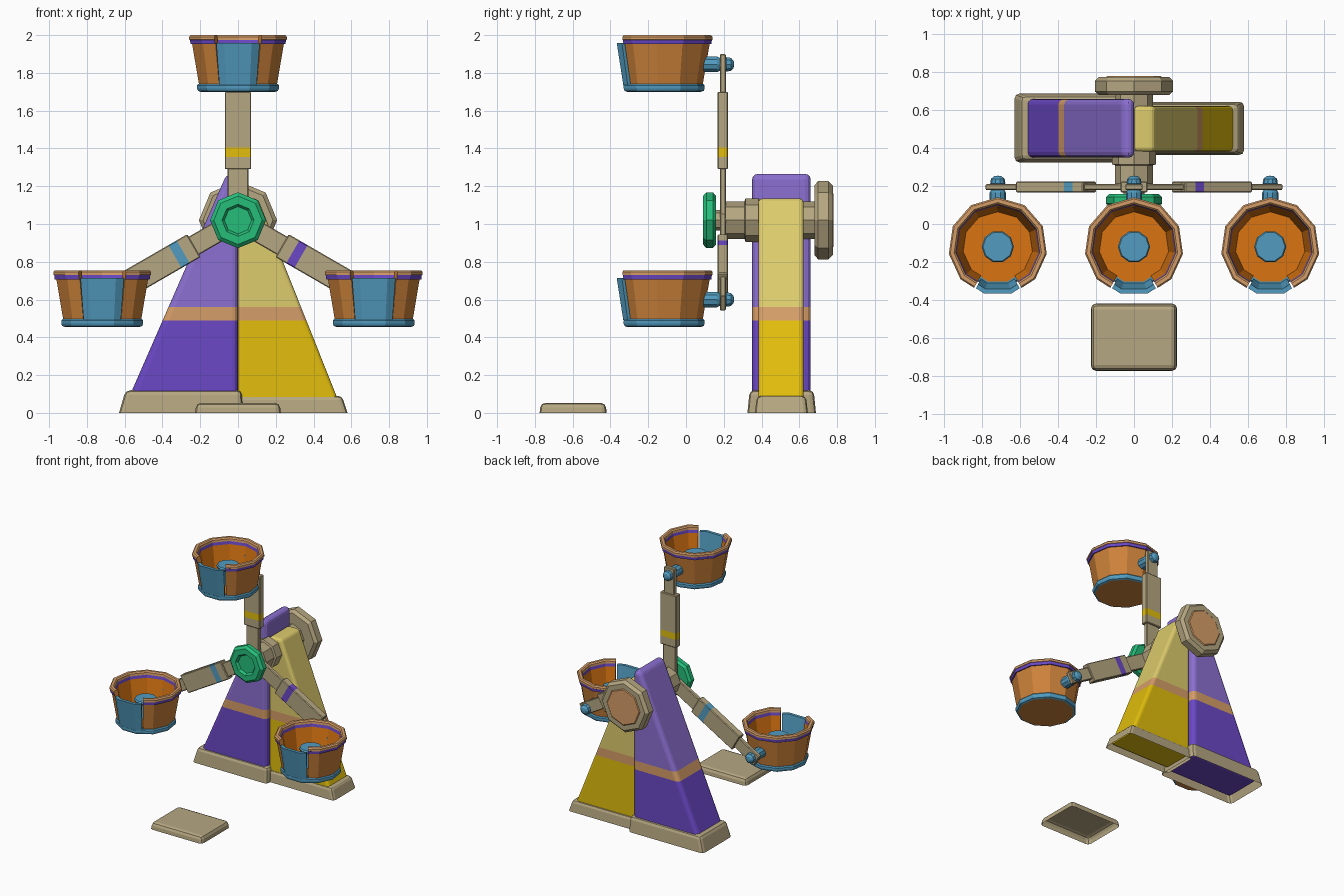
import bpy, bmesh, math
from mathutils import Matrix, Vector

if "Cube" in bpy.data.objects:
    bpy.data.objects.remove(bpy.data.objects["Cube"])

PALETTE = {
    "tan": (182, 167, 130), "yellow": (226, 190, 12), "pale_yellow": (222, 204, 108),
    "purple": (107, 72, 198), "light_purple": (140, 112, 210), "green": (38, 190, 122),
    "blue": (82, 156, 192), "brown": (205, 130, 58), "peach": (214, 158, 104),
    "orange": (218, 117, 18)}
MATS, IDX = [], {}
for i, (n, c) in enumerate(PALETTE.items()):
    m = bpy.data.materials.new(n)
    m.diffuse_color = [((v / 255 + 0.055) / 1.055) ** 2.4 for v in c] + [1]
    m.use_nodes = True
    m.node_tree.nodes["Principled BSDF"].inputs["Base Color"].default_value = m.diffuse_color
    MATS.append(m)
    IDX[n] = i

Y_AXIS = Matrix.Rotation(-math.pi / 2, 4, 'X')   # turns z-lathes to point along +y


def finish(bm, name, matrix=Matrix()):
    bmesh.ops.recalc_face_normals(bm, faces=bm.faces)
    me = bpy.data.meshes.new(name)
    bm.to_mesh(me)
    bm.free()
    for m in MATS:
        me.materials.append(m)
    ob = bpy.data.objects.new(name, me)
    bpy.context.collection.objects.link(ob)
    me.transform(matrix)
    me.update()
    return ob


def sweep(name, dirs, prof, cols, matrix=Matrix(), closed=True, loop=False):
    """Sweep an (r, z) profile round a list of 2D directions, one colour per segment."""
    bm = bmesh.new()
    rows = [[bm.verts.new((d[0] * r, d[1] * r, z)) for r, z in prof] for d in dirs]
    n, k = len(rows), len(prof)
    for i in range(n if closed else n - 1):
        a, b = rows[i], rows[(i + 1) % n]
        for j in range(k if loop else k - 1):
            f = bm.faces.new((a[j], a[(j + 1) % k], b[(j + 1) % k], b[j]))
            f.material_index = IDX[cols if isinstance(cols, str) else cols[j]]
    if not closed:
        for row in (rows[0], rows[-1]):
            f = bm.faces.new(row)
            f.material_index = IDX[cols if isinstance(cols, str) else cols[0]]
    bmesh.ops.remove_doubles(bm, verts=bm.verts, dist=1e-5)
    return finish(bm, name, matrix)


def polygon(n, start=0.0):
    return [(math.cos(start + 2 * math.pi * i / n), math.sin(start + 2 * math.pi * i / n))
            for i in range(n)]


def prism(name, outline, y0, y1, bands, bevel=0.01, seg=1, taper=0.0,
          matrix=Matrix(), open_bottom=False):
    """Extrude an xz outline along y; bands = [(lowest z, colour), ...] colours by height."""
    bm = bmesh.new()
    zs = [p[1] for p in outline]
    lo, hi = min(zs), max(zs)
    rows = []
    for y, s in ((y0, 1), (y1, -1)):
        rows.append([bm.verts.new((x, y + s * taper * (z - lo) / (hi - lo), z)) for x, z in outline])
    bm.faces.new(rows[0])
    bm.faces.new(rows[1])
    n = len(outline)
    for i in range(n):
        j = (i + 1) % n
        bm.faces.new((rows[0][i], rows[0][j], rows[1][j], rows[1][i]))
    bmesh.ops.recalc_face_normals(bm, faces=bm.faces)
    if bevel:
        edges = [e for e in bm.edges
                 if not (open_bottom and all(v.co.z < lo + 1e-5 for v in e.verts))]
        bmesh.ops.bevel(bm, geom=edges, offset=bevel, segments=seg, profile=0.5,
                        affect='EDGES', clamp_overlap=True)
    for z, _ in bands[1:]:
        bmesh.ops.bisect_plane(bm, geom=bm.verts[:] + bm.edges[:] + bm.faces[:],
                               plane_co=(0, 0, z), plane_no=(0, 0, 1))
    for f in bm.faces:
        zc = f.calc_center_median().z
        f.material_index = IDX[[c for z, c in bands if zc >= z - 1e-4][-1]]
    if open_bottom:
        low = [f for f in bm.faces if all(v.co.z < lo + 1e-4 for v in f.verts)]
        bmesh.ops.delete(bm, geom=low, context='FACES')
    return finish(bm, name, matrix)


# Two-tone frame legs, meeting at x = 0
prism("left_leg", [(-0.60, 0.03), (0, 0.03), (0, 1.265), (-0.06, 1.265)], 0.35, 0.66,
      [(-1, "purple"), (0.49, "peach"), (0.56, "light_purple")], 0.03, 3)
prism("right_leg", [(0, 0.03), (0.545, 0.03), (0.105, 1.135), (0, 1.135)], 0.383, 0.622,
      [(-1, "yellow"), (0.49, "peach"), (0.56, "pale_yellow")], 0.022, 3)
# Feet and boarding step, hollow underneath
prism("left_foot", [(-0.63, 0), (0.025, 0), (0.02, 0.12), (-0.595, 0.12)], 0.325, 0.688,
      [(-1, "tan")], 0.025, 2, 0.012, open_bottom=True)
prism("right_foot", [(0.0, 0), (0.58, 0), (0.55, 0.09), (0.0, 0.09)], 0.365, 0.645,
      [(-1, "tan")], 0.022, 2, 0.01, open_bottom=True)
prism("boarding_step", [(-0.227, 0), (0.227, 0), (0.22, 0.053), (-0.22, 0.053)], -0.775, -0.42,
      [(-1, "tan")], 0.025, 2, 0.006, open_bottom=True)

# Axle, back wheel and hub cap
OCT = polygon(8)
sweep("axle", OCT, [(0, 0.14), (0.055, 0.14), (0.055, 0.21), (0.1, 0.21), (0.1, 0.31),
                    (0.115, 0.315), (0.115, 0.385), (0.1, 0.39), (0.1, 0.69), (0, 0.69)],
      "tan", Matrix.Translation((0, 0, 1.02)) @ Y_AXIS)
sweep("back_wheel", OCT, [(0, 0.68), (0.185, 0.68), (0.207, 0.70), (0.207, 0.755),
                          (0.185, 0.777), (0.145, 0.777), (0.138, 0.782), (0, 0.782)],
      ["tan"] * 5 + ["peach"] * 2, Matrix.Translation((0, 0, 1.02)) @ Y_AXIS)
sweep("hub_cap", OCT, [(0, 0.108), (0.072, 0.108), (0.085, 0.09), (0.128, 0.09), (0.148, 0.108),
                       (0.148, 0.142), (0.13, 0.158), (0, 0.158)],
      "green", Matrix.Translation((0, 0, 1.02)) @ Y_AXIS)

# Basket outline: eleven sides with an opening centred on the front facet
ELEVEN = polygon(11, math.pi / 2)
FRONT_L, FRONT_R = Vector(ELEVEN[5]), Vector(ELEVEN[6])
SIDE_L, SIDE_R = Vector(ELEVEN[4]), Vector(ELEVEN[7])


def ends(t):
    return FRONT_L.lerp(SIDE_L, t), FRONT_R.lerp(SIDE_R, t)


wl, wr = ends(0.42)
dl, dr = ends(0.35)
WALL_PATH = [wr] + ELEVEN[7:] + ELEVEN[:5] + [wl]
DOOR_PATH = [dl, FRONT_L, FRONT_R, dr]
WALL = [(0.207, 0.03), (0.245, 0.252), (0.254, 0.252), (0.257, 0.274), (0.261, 0.276),
        (0.261, 0.291), (0.253, 0.30), (0.233, 0.30), (0.224, 0.291), (0.222, 0.274),
        (0.218, 0.252), (0.182, 0.03)]
WALL_COL = ["brown", "purple", "purple"] + ["peach"] * 6 + ["purple", "orange", "brown"]

for side, angle, stripe in (("top", 0, "yellow"), ("right", 120, "purple"), ("left", -120, "blue")):
    # Arm: thin inner and outer bars with a thicker striped beam
    spin = Matrix.Translation((0, 0, 1.02)) @ Matrix.Rotation(math.radians(angle), 4, 'Y')

    def bar(name, w, r0, r1, t, bands):
        prism(side + name, [(-w, r0), (w, r0), (w, r1), (-w, r1)], 0.195 - t, 0.195 + t,
              bands, 0.005, matrix=spin)
    bar("_arm_root", 0.055, 0.02, 0.29, 0.016, [(-1, "tan")])
    bar("_arm_beam", 0.07, 0.27, 0.68, 0.028, [(-1, "tan"), (0.335, stripe), (0.385, "tan")])
    bar("_arm_tip", 0.046, 0.66, 0.88, 0.016, [(-1, "tan")])

    # Pivot pin, round-ended behind the arm
    pivot = spin @ Vector((0, 0, 0.83))
    sweep(side + "_pivot_pin", polygon(10), [(0, 0.085), (0.043, 0.085), (0.043, 0.165),
          (0.036, 0.178), (0.036, 0.21), (0.04, 0.215), (0.036, 0.238), (0.02, 0.252), (0, 0.255)],
          "blue", Matrix.Translation((pivot.x, 0, pivot.z - 0.005)) @ Y_AXIS)

    # Hanging basket with base ring, wall, door and centre table
    at = Matrix.Translation((pivot.x, -0.12, pivot.z - 0.15))
    sweep(side + "_basket_base", ELEVEN, [(0, 0.0), (0.2, 0.0), (0.214, 0.005), (0.219, 0.018),
          (0.219, 0.034), (0.212, 0.042), (0.19, 0.044), (0, 0.044)],
          ["brown"] + ["blue"] * 5 + ["orange"], at)
    sweep(side + "_basket_wall", WALL_PATH, WALL, WALL_COL, at, closed=False, loop=True)
    sweep(side + "_basket_door", DOOR_PATH, [(0.221, 0.036), (0.257, 0.258), (0.232, 0.258),
          (0.197, 0.036)], "blue", at, closed=False, loop=True)
    sweep(side + "_basket_table", polygon(10), [(0, 0.04), (0.045, 0.04), (0.035, 0.165),
          (0.08, 0.17), (0.085, 0.185), (0.078, 0.195), (0, 0.195)], "blue", at)
